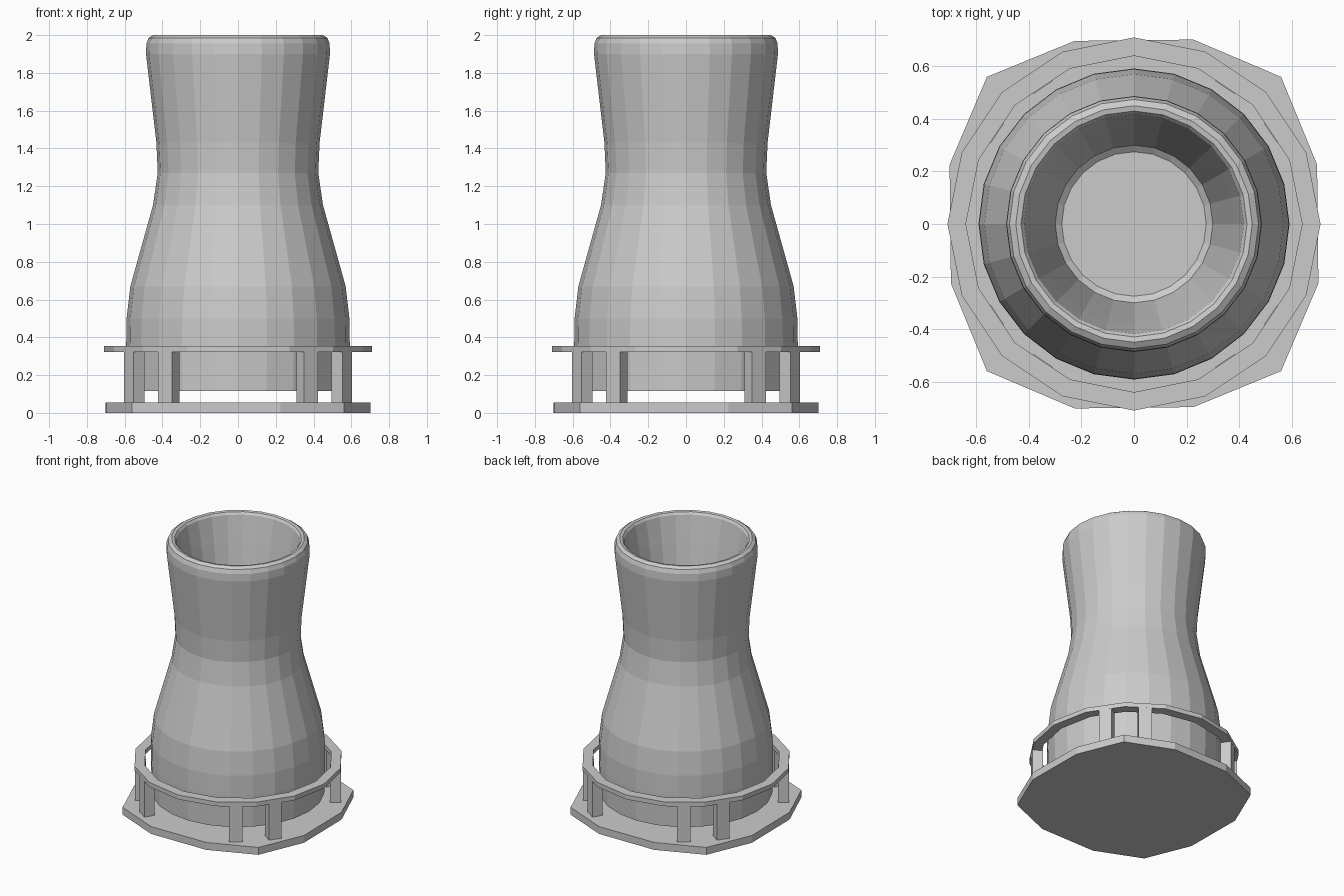
import bpy, bmesh
from math import pi, cos, sin, radians
from mathutils import Matrix

if "Cube" in bpy.data.objects:
    bpy.data.objects.remove(bpy.data.objects["Cube"])


def finish(bm, name):
    bmesh.ops.remove_doubles(bm, verts=bm.verts, dist=1e-5)
    bmesh.ops.recalc_face_normals(bm, faces=bm.faces)
    mesh = bpy.data.meshes.new(name)
    bm.to_mesh(mesh)
    bm.free()
    obj = bpy.data.objects.new(name, mesh)
    bpy.context.collection.objects.link(obj)
    return obj


def lathe(name, profile, sides, closed=False):
    """Spin a (radius, height) profile around z."""
    bm = bmesh.new()
    pts = profile + profile[:1] if closed else profile
    vs = [bm.verts.new((r, 0, z)) for r, z in pts]
    es = [bm.edges.new(p) for p in zip(vs, vs[1:])]
    bmesh.ops.spin(bm, geom=vs + es, cent=(0, 0, 0), axis=(0, 0, 1),
                   angle=2 * pi, steps=sides)
    return finish(bm, name)


# tower shell: outer wall, rounded rim, tapering throat and inner floor
lathe("tower_shell", [
    (0, 0.115), (0.585, 0.115), (0.592, 0.35), (0.59, 0.50), (0.57, 0.67),
    (0.45, 1.10), (0.425, 1.27), (0.432, 1.43), (0.487, 1.90),
    (0.485, 1.955), (0.474, 1.985), (0.45, 2.0), (0.43, 1.996),
    (0.418, 1.98), (0.385, 1.80), (0.30, 1.29), (0.275, 1.27), (0, 1.27),
], 24)

# gallery ring around the tower
lathe("support_ring", [(0.64, 0.322), (0.71, 0.322), (0.71, 0.355),
                       (0.64, 0.355)], 16, closed=True)

# base slab: twelve-sided outline, one quarter repeated four times
bm = bmesh.new()
outline = []
for q in range(4):
    rot = Matrix.Rotation(q * pi / 2, 2)
    for p in ((0.697, 0.226), (0.56, 0.56), (0.226, 0.702)):
        x = rot[0][0] * p[0] + rot[0][1] * p[1]
        y = rot[1][0] * p[0] + rot[1][1] * p[1]
        outline.append(bm.verts.new((x, y, 0)))
slab = bm.faces.new(outline)
top = bmesh.ops.extrude_face_region(bm, geom=[slab])
bmesh.ops.translate(bm, vec=(0, 0, 0.055),
                    verts=[v for v in top["geom"] if isinstance(v, bmesh.types.BMVert)])
finish(bm, "base_slab")

# columns in pairs on the four diagonals
for q in range(4):
    for side, off in (("a", -11.25), ("b", 11.25)):
        ang = radians(45 + 90 * q + off)
        bm = bmesh.new()
        bmesh.ops.create_cube(bm, size=1, matrix=(
            Matrix.Translation((0.66 * cos(ang), 0.66 * sin(ang), 0.1625))
            @ Matrix.Rotation(ang, 4, 'Z')
            @ Matrix.Diagonal((0.072, 0.09, 0.325, 1))))
        finish(bm, f"column_{q + 1}{side}")
